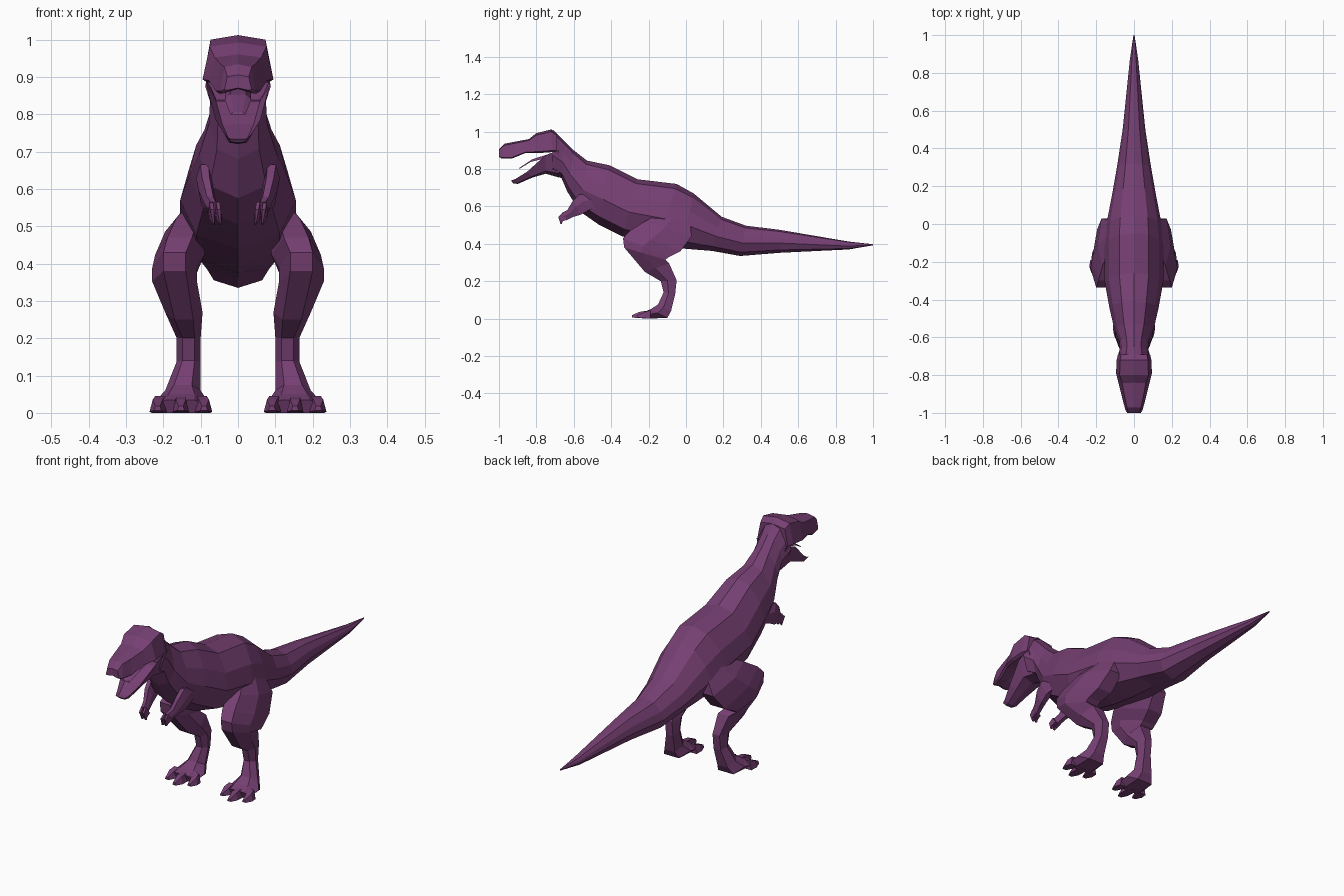
import bpy, bmesh

hide = bpy.data.materials.new("purple_hide")
hide.diffuse_color = (0.18, 0.05, 0.17, 1)


def full(half):
    """Mirror a half cross-section (u, v) into a closed outline."""
    return half + [(-u, v) for u, v in reversed(half) if u > 0]


def loft(name, sections, profile, mirror=False):
    """Skin sections given as (top y, top z, bottom y, bottom z, x min, x max)."""
    bm = bmesh.new()
    rings = []
    for ty, tz, by, bz, x0, x1 in sections:
        ring = []
        for u, v in profile:
            t = (1 - v) / 2
            ring.append(bm.verts.new(((x0 + x1) / 2 + u * (x1 - x0) / 2,
                                      ty + (by - ty) * t, tz + (bz - tz) * t)))
        rings.append(ring)
    n = len(profile)
    for a, b in zip(rings, rings[1:]):
        for i in range(n):
            j = (i + 1) % n
            bm.faces.new((a[i], a[j], b[j], b[i]))
    bm.faces.new(rings[0])
    bm.faces.new(rings[-1])
    bmesh.ops.recalc_face_normals(bm, faces=bm.faces)
    mesh = bpy.data.meshes.new(name)
    bm.to_mesh(mesh)
    bm.free()
    mesh.materials.append(hide)
    ob = bpy.data.objects.new(name, mesh)
    bpy.context.collection.objects.link(ob)
    if mirror:
        mod = ob.modifiers.new("mirror", 'MIRROR')
        mod.use_bisect_axis[0] = False
        mod.use_mirror_merge = False
    return ob


def centred(rows):
    return [(a, b, c, d, -w, w) for a, b, c, d, w in rows]


BODY = full([(0, 1), (0.5, 0.85), (0.86, 0.35), (1, -0.15), (0.72, -0.75), (0, -1)])
SKULL = full([(0, 1), (0.8, 0.8), (1, -0.85), (0.85, -1), (0, -0.7)])
JAW = full([(0, 0.2), (0.7, 0.2), (1, 1), (0.65, -0.7), (0, -1)])
LIMB = full([(0.5, 1), (1, 0.15), (0.6, -1)])
BOX = full([(0.6, 1), (1, -1)])

# tail, torso and neck in one skin
loft("body", centred([
    (1.0, 0.398, 1.0, 0.392, 0.003),
    (0.87, 0.412, 0.87, 0.37, 0.022),
    (0.5, 0.475, 0.5, 0.352, 0.06),
    (0.32, 0.497, 0.29, 0.335, 0.09),
    (0.19, 0.545, 0.14, 0.362, 0.115),
    (0.04, 0.67, -0.02, 0.375, 0.145),
    (-0.05, 0.72, -0.15, 0.395, 0.155),
    (-0.26, 0.745, -0.34, 0.44, 0.155),
    (-0.41, 0.82, -0.47, 0.505, 0.13),
    (-0.53, 0.845, -0.57, 0.575, 0.105),
    (-0.60, 0.90, -0.635, 0.68, 0.078),
    (-0.65, 0.95, -0.665, 0.75, 0.075),
    (-0.71, 1.01, -0.715, 0.775, 0.088),
]), BODY)

# upper head and snout
loft("skull", centred([
    (-0.69, 0.99, -0.69, 0.89, 0.085),
    (-0.72, 1.012, -0.72, 0.89, 0.092),
    (-0.80, 0.992, -0.79, 0.885, 0.095),
    (-0.84, 0.96, -0.86, 0.885, 0.078),
    (-0.92, 0.945, -0.93, 0.856, 0.06),
    (-0.97, 0.935, -0.985, 0.856, 0.046),
    (-1.0, 0.905, -1.0, 0.864, 0.036),
]), SKULL)

# open lower jaw
loft("lower_jaw", centred([
    (-0.68, 0.90, -0.68, 0.755, 0.083),
    (-0.75, 0.875, -0.75, 0.775, 0.084),
    (-0.85, 0.785, -0.82, 0.755, 0.06),
    (-0.91, 0.748, -0.90, 0.72, 0.037),
    (-0.935, 0.738, -0.925, 0.724, 0.028),
]), JAW)

loft("tongue", centred([
    (-0.70, 0.89, -0.70, 0.87, 0.035),
    (-0.82, 0.853, -0.83, 0.838, 0.035),
    (-0.89, 0.806, -0.893, 0.799, 0.02),
]), BOX)

# hind legs: thigh, shin, ankle and foot
loft("leg", [
    (-0.13, 0.57, 0.02, 0.53, 0.07, 0.14),
    (-0.22, 0.52, 0.03, 0.44, 0.08, 0.195),
    (-0.30, 0.47, -0.03, 0.36, 0.09, 0.222),
    (-0.337, 0.43, -0.09, 0.33, 0.11, 0.23),
    (-0.33, 0.38, -0.11, 0.315, 0.11, 0.23),
    (-0.22, 0.25, -0.09, 0.295, 0.095, 0.195),
    (-0.135, 0.20, -0.05, 0.205, 0.1, 0.165),
    (-0.12, 0.14, -0.058, 0.13, 0.1, 0.165),
    (-0.15, 0.075, -0.08, 0.04, 0.1, 0.195),
    (-0.19, 0.05, -0.10, 0.004, 0.08, 0.222),
    (-0.225, 0.035, -0.21, 0.0, 0.08, 0.228),
], LIMB, True)

# three toes per foot, the middle one longest
for name, x, tip, shift in (("inner_toe", 0.097, -0.26, -0.006),
                            ("middle_toe", 0.153, -0.29, 0),
                            ("outer_toe", 0.209, -0.26, 0.006)):
    loft(name, [
        (-0.19, 0.045, -0.19, 0.0, x - 0.022, x + 0.022),
        (tip + 0.04, 0.036, tip + 0.035, 0.003, x + shift - 0.022, x + shift + 0.022),
        (tip, 0.018, tip, 0.006, x + shift - 0.01, x + shift + 0.01),
    ], BOX, True)

# small arms with two fingers
loft("arm", [
    (-0.49, 0.66, -0.46, 0.60, 0.06, 0.10),
    (-0.57, 0.665, -0.52, 0.58, 0.068, 0.112),
    (-0.605, 0.63, -0.565, 0.555, 0.066, 0.106),
    (-0.635, 0.58, -0.60, 0.545, 0.058, 0.092),
    (-0.665, 0.565, -0.64, 0.525, 0.052, 0.08),
], LIMB, True)
for name, x in (("inner_finger", 0.054), ("outer_finger", 0.072)):
    loft(name, [
        (-0.66, 0.565, -0.635, 0.53, x - 0.008, x + 0.008),
        (-0.683, 0.545, -0.66, 0.52, x - 0.011, x + 0.005),
        (-0.672, 0.508, -0.664, 0.505, x - 0.01, x - 0.004),
    ], BOX, True)
